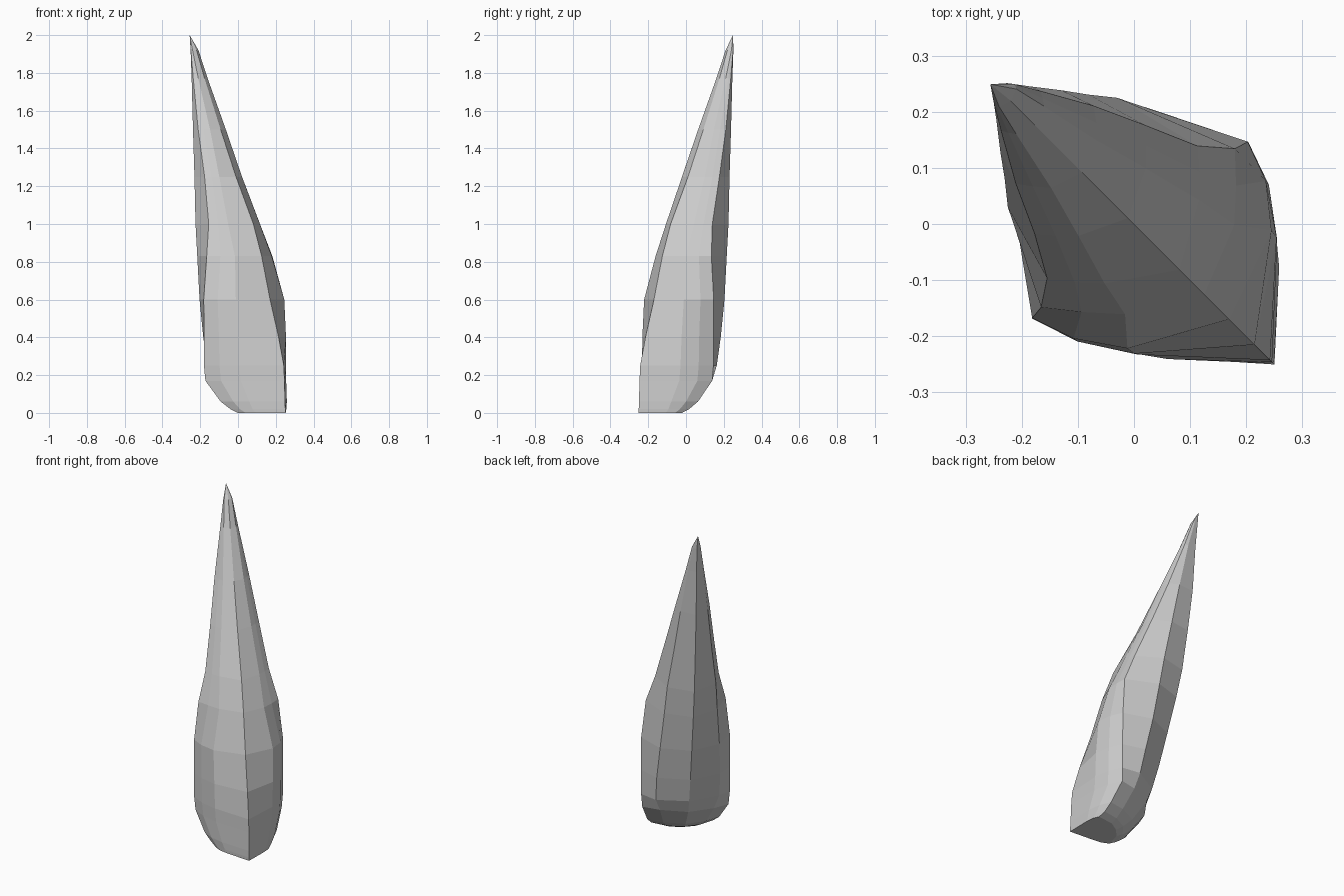
import bpy, bmesh, math

# Leaning shard, lofted from 10-sided sections. u runs along the diagonal
# (+x, -y) of its near-mirror plane, v runs across it.
# z, front u, front-side (u, v), side edge (u, v), back-side (u, v), back u
SECTIONS = [
    (0.00, .354, (.244, .103), (.165, .150), (.110, .070), .100),
    (0.02, .354, (.235, .115), (.130, .170), (.080, .090), .060),
    (0.06, .352, (.225, .128), (.090, .200), (.040, .120), .010),
    (0.17, .348, (.190, .155), (.020, .240), (-.03, .150), -.07),
    (0.25, .343, (.185, .160), (.017, .247), (-.05, .180), -.10),
    (0.40, .304, (.180, .163), (.017, .247), (-.08, .180), -.14),
    (0.60, .240, (.165, .165), (.015, .247), (-.12, .168), -.185),
    (0.83, .177, (.115, .125), (.010, .222), (-.155, .150), -.235),
    (1.00, .115, (.045, .112), (-.030, .178), (-.18, .138), -.267),
    (1.25, -.015, (-.055, .085), (-.112, .138), (-.22, .106), -.298),
    (1.50, -.13, (-.150, .059), (-.20, .098), (-.26, .077), -.325),
    (1.77, -.25, (-.262, .035), (-.285, .050), (-.305, .042), -.34),
    (1.92, -.31, (-.318, .022), (-.328, .025), (-.337, .018), -.352),
]
TIP = (-.256, .249, 2.0)


def place(u, v, z):
    # the lower front is slightly skewed across the mirror plane
    if u > -.05:
        u += .1 * min(1, max(0, (1.25 - z) / .4)) * v
    return ((u + v) / math.sqrt(2), (v - u) / math.sqrt(2), z)


bm = bmesh.new()
rings = []
for z, front, a, b, c, back in SECTIONS:
    # rounded point between front side and side edge
    bulge = 1.07 if z < .7 else 1.02
    mid = ((a[0] + b[0]) / 2, (a[1] + b[1]) / 2 * bulge)
    half = [a, mid, b, c]
    outline = [(front, 0)] + half + [(back, 0)]
    outline += [(u, -v) for u, v in reversed(half)]
    rings.append([bm.verts.new(place(u, v, z)) for u, v in outline])

# side walls
n = len(rings[0])
for low, high in zip(rings, rings[1:]):
    for i in range(n):
        j = (i + 1) % n
        bm.faces.new((low[i], low[j], high[j], high[i]))

# flat base and pointed tip
bm.faces.new(list(reversed(rings[0])))
tip = bm.verts.new(TIP)
for i in range(n):
    bm.faces.new((rings[-1][i], rings[-1][(i + 1) % n], tip))

bmesh.ops.recalc_face_normals(bm, faces=bm.faces[:])
mesh = bpy.data.meshes.new("shard")
bm.to_mesh(mesh)
bm.free()
shard = bpy.data.objects.new("shard", mesh)
bpy.context.collection.objects.link(shard)
